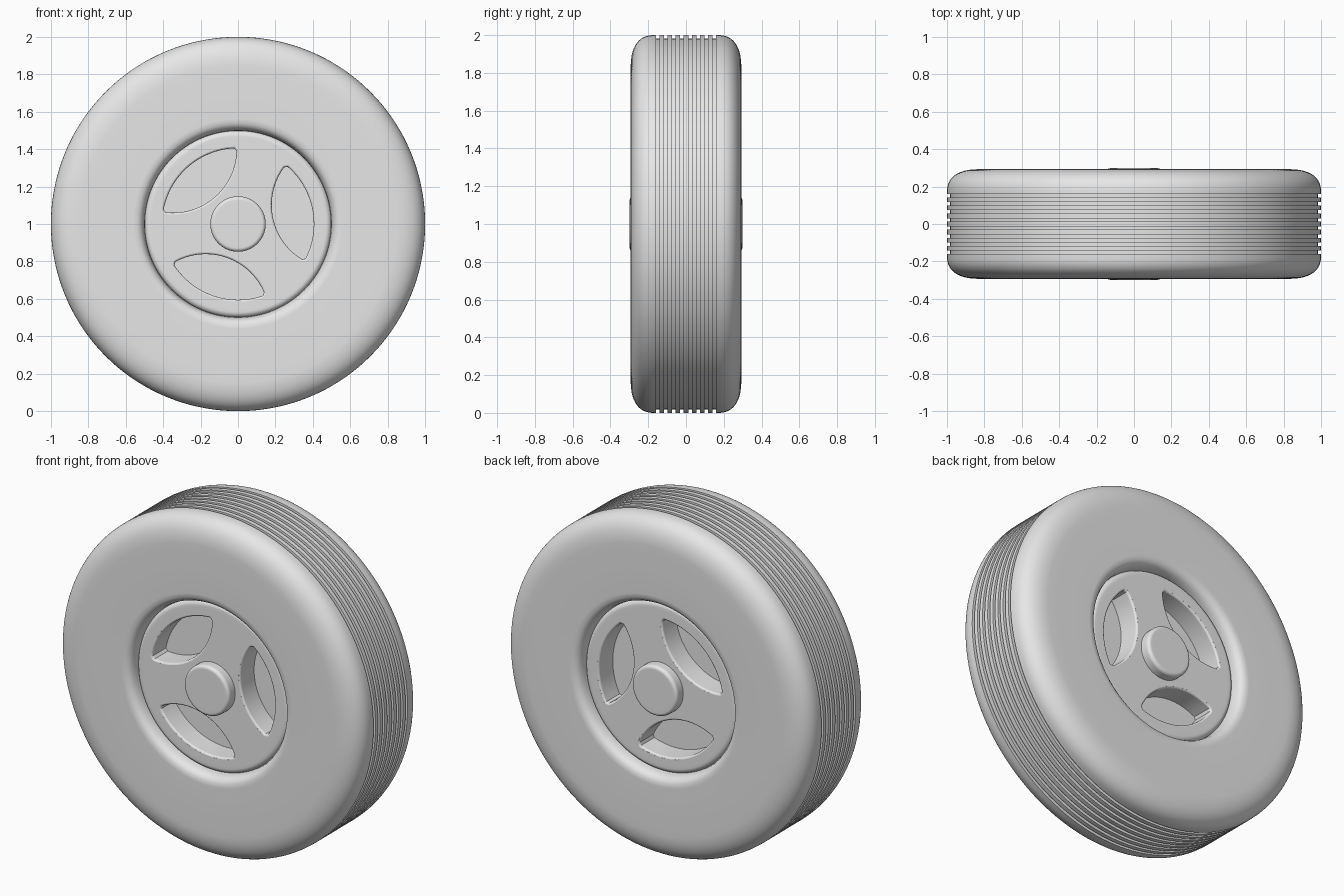
import bpy, bmesh, math
from mathutils import Matrix, Vector

cube = bpy.data.objects.get("Cube")
if cube:
    bpy.data.objects.remove(cube)

grey = bpy.data.materials.new("plain_grey")
grey.use_nodes = True
grey.diffuse_color = (0.8, 0.8, 0.8, 1)
grey.node_tree.nodes["Principled BSDF"].inputs["Base Color"].default_value = (0.8, 0.8, 0.8, 1)


def make_object(name, bm):
    bmesh.ops.recalc_face_normals(bm, faces=bm.faces)
    mesh = bpy.data.meshes.new(name)
    bm.to_mesh(mesh)
    bm.free()
    mesh.materials.append(grey)
    obj = bpy.data.objects.new(name, mesh)
    obj.location.z = 1
    bpy.context.collection.objects.link(obj)
    return obj


def lathe(name, profile, closed=False, steps=144):
    """Spin (y, radius) points around the y axis."""
    bm = bmesh.new()
    verts = [bm.verts.new((r, y, 0)) for y, r in profile]
    edges = [bm.edges.new(pair) for pair in zip(verts, verts[1:])]
    if closed:
        edges.append(bm.edges.new((verts[-1], verts[0])))
    bmesh.ops.spin(bm, geom=verts + edges, cent=(0, 0, 0), axis=(0, 1, 0),
                   angle=math.tau, steps=steps, use_merge=False)
    bmesh.ops.remove_doubles(bm, verts=bm.verts, dist=1e-5)
    return make_object(name, bm)


def activate(obj):
    bpy.ops.object.select_all(action='DESELECT')
    obj.select_set(True)
    bpy.context.view_layer.objects.active = obj


def smooth(obj):
    activate(obj)
    bpy.ops.object.shade_smooth_by_angle(angle=math.radians(35))
    obj.modifiers.new("even_shading", 'WEIGHTED_NORMAL').keep_sharp = True


def round_corner(y, r, size, steps=6):
    """Quarter circle from a flat end face at y to a side at radius r."""
    arc = [math.pi / 2 * k / steps for k in range(steps + 1)]
    return [(y - size + size * math.cos(a), r - size + size * math.sin(a)) for a in arc]


# Tyre: rolled bead, flat sidewall, rounded shoulder and grooved tread
side = [(0.18, 0.495), (0.235, 0.5), (0.26, 0.506), (0.278, 0.517),
        (0.289, 0.535), (0.293, 0.56), (0.293, 0.7), (0.293, 0.8)]
for k in range(1, 17):
    a = math.pi / 2 * k / 16
    side.append((0.165 + 0.128 * math.cos(a) ** 0.8, 0.82 + 0.18 * math.sin(a) ** 0.8))
tread = []
for i in range(8):
    y = (3.5 - i) * 0.043
    tread += [(y + 0.009, 1), (y + 0.009, 0.982), (y - 0.009, 0.982), (y - 0.009, 1)]
smooth(lathe("tyre", side + tread + [(-y, r) for y, r in reversed(side)], closed=True))

# Rim: solid disc with rounded edges
FACE, FLOOR = 0.237, 0.107
half = [(FACE, 0), (FACE, 0.455)] + round_corner(FACE, 0.5, 0.03)
rim = lathe("rim", half + [(-y, r) for y, r in reversed(half)])


# Pockets: three lens-shaped recesses on each side, with softened lips
def lens(grow, n=24):
    span = [(-1 + 2 * k / n) * (0.25 + grow) for k in range(n + 1)]
    outer = [(math.sqrt((0.405 + grow) ** 2 - s * s), s) for s in span]
    inner = [(0.53 - math.sqrt((0.34 + grow) ** 2 - s * s), s) for s in reversed(span)]
    return outer + inner


LIP = 0.012
levels = [(FLOOR, 0)]
for k in range(5):
    a = math.radians(20 * k)
    levels.append((FACE - LIP + LIP * math.sin(a), LIP * (1 - math.cos(a))))
levels.append((FACE + 0.03, levels[-1][1]))

bm = bmesh.new()
for sign in (-1, 1):
    for angle in (11, 131, 251):
        turn = Matrix.Rotation(-math.radians(angle), 3, 'Y')
        rings = [[bm.verts.new(turn @ Vector((x, sign * y, z))) for x, z in lens(g)]
                 for y, g in levels]
        bm.faces.new(rings[0])
        bm.faces.new(list(reversed(rings[-1])))
        for low, high in zip(rings, rings[1:]):
            for i in range(len(low)):
                bm.faces.new((low[i - 1], low[i], high[i], high[i - 1]))
cutter = make_object("pocket_cutter", bm)
cutter.hide_render = True

cut = rim.modifiers.new("pockets", 'BOOLEAN')
cut.operation = 'DIFFERENCE'
cut.solver = 'EXACT'
cut.object = cutter
activate(rim)
bpy.ops.object.modifier_apply(modifier=cut.name)
bpy.data.objects.remove(cutter)
smooth(rim)

# Hub caps: raised round buttons on both sides
cap = [(0.298, 0), (0.298, 0.11)] + round_corner(0.298, 0.148, 0.02) + [(0.2, 0.148), (0.2, 0)]
for name, sign in (("front_hub_cap", -1), ("back_hub_cap", 1)):
    smooth(lathe(name, [(sign * y, r) for y, r in cap], steps=96))
